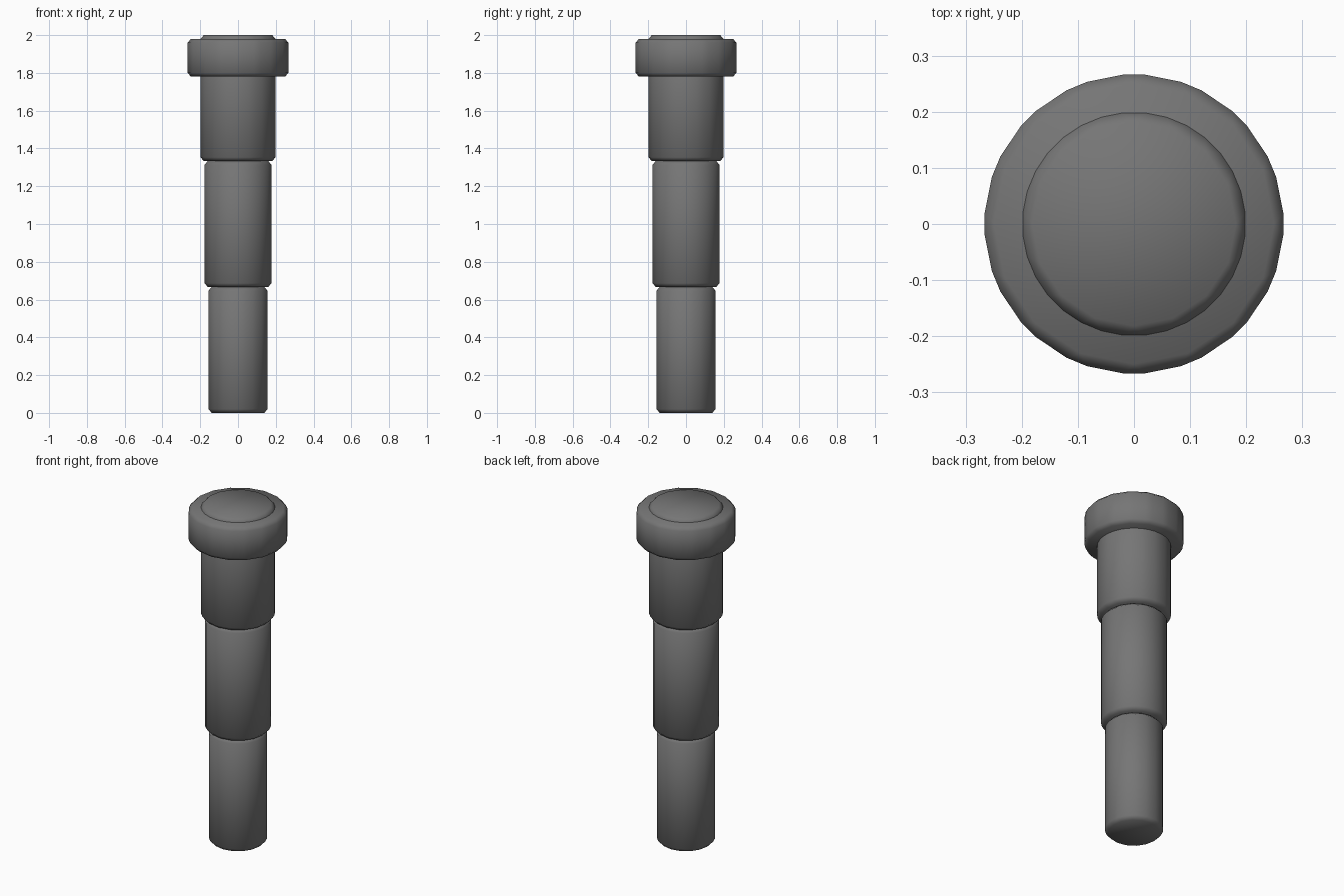
import bpy

if "Cube" in bpy.data.objects:
    bpy.data.objects.remove(bpy.data.objects["Cube"])

# Dark grey finish
dark = bpy.data.materials.new("dark_grey")
dark.diffuse_color = (0.18, 0.18, 0.18, 1)
dark.use_nodes = True
dark.node_tree.nodes["Principled BSDF"].inputs["Base Color"].default_value = dark.diffuse_color


def bevelled_cylinder(name, radius, z0, z1):
    """16-sided cylinder with every edge chamfered, smooth shaded."""
    bpy.ops.mesh.primitive_cylinder_add(
        vertices=16, radius=radius, depth=z1 - z0, location=(0, 0, (z0 + z1) / 2))
    obj = bpy.context.object
    obj.name = name
    obj.data.materials.append(dark)
    mod = obj.modifiers.new("bevel", 'BEVEL')
    mod.width = 0.02
    mod.segments = 1
    mod.limit_method = 'NONE'
    bpy.ops.object.shade_smooth()
    return obj


# Three telescoping tube sections, widening upwards
length = 2 / 3
for i, name in enumerate(("lower_section", "middle_section", "upper_section")):
    bevelled_cylinder(name, 0.16 + 0.021 * i, i * length, (i + 1) * length)

# Wide collar around the top
bevelled_cylinder("top_collar", 0.27, 1.78, 1.98)
